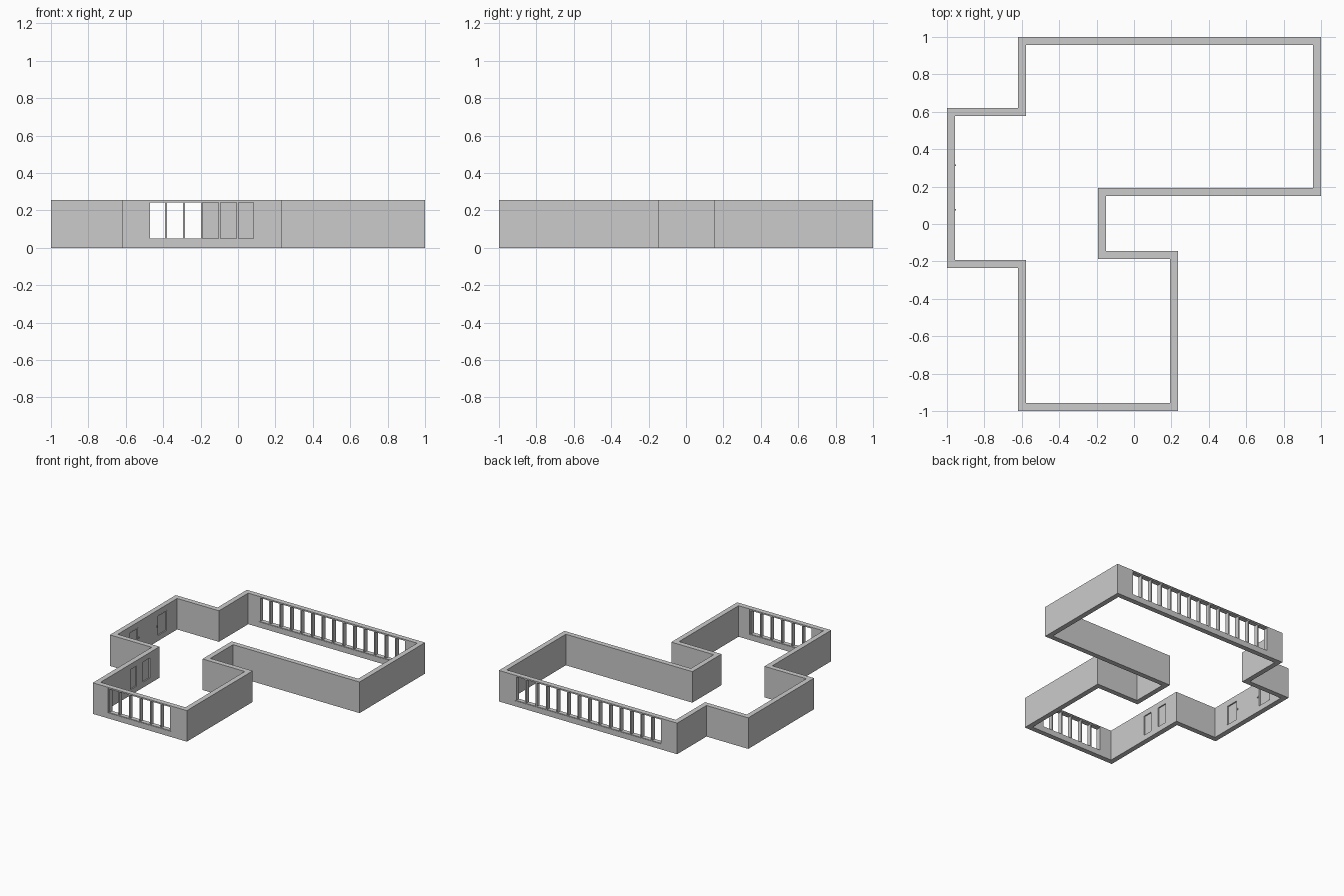
import bpy, bmesh
from mathutils import Vector

if "Cube" in bpy.data.objects:
    bpy.data.objects.remove(bpy.data.objects["Cube"])

H, T = 0.255, 0.042
SILL, HEAD = 0.045, 0.25
PITCH, BAR = 0.0953, 0.010

# Outer outline of the floor plan, clockwise
plan = [(-0.62, 1), (1, 1), (1, 0.15), (-0.15, 0.15), (-0.15, -0.145),
        (0.235, -0.145), (0.235, -1), (-0.62, -1), (-0.62, -0.235),
        (-1, -0.235), (-1, 0.62), (-0.62, 0.62)]


def inset(points, d):
    """Offset a clockwise right-angled outline inwards."""
    result = []
    for i, p in enumerate(points):
        p = Vector(p)
        a = (p - Vector(points[i - 1])).normalized()
        b = (Vector(points[(i + 1) % len(points)]) - p).normalized()
        result.append(p + d * (Vector((a.y, -a.x)) + Vector((b.y, -b.x))))
    return result


def add_box(bm, lo, hi):
    lo, hi = Vector(lo), Vector(hi)
    vs = bmesh.ops.create_cube(bm, size=1)["verts"]
    for v in vs:
        v.co = (lo + hi) / 2 + v.co * (hi - lo)


def make_object(name, bm):
    bmesh.ops.recalc_face_normals(bm, faces=bm.faces)
    mesh = bpy.data.meshes.new(name)
    bm.to_mesh(mesh)
    bm.free()
    obj = bpy.data.objects.new(name, mesh)
    bpy.context.collection.objects.link(obj)
    return obj


# Continuous wall ring
bm = bmesh.new()
rings = []
for pts in (plan, inset(plan, T)):
    for z in (0, H):
        rings.append([bm.verts.new((p[0], p[1], z)) for p in pts])
out_lo, out_hi, in_lo, in_hi = rings
for a, b in ((out_lo, out_hi), (out_hi, in_hi), (in_hi, in_lo), (in_lo, out_lo)):
    for i in range(len(plan)):
        j = (i + 1) % len(plan)
        bm.faces.new((a[i], a[j], b[j], b[i]))
walls = make_object("walls", bm)

# (name, start x, pane count, wall centre y)
windows = [("front_window", -0.48, 6, -1 + T / 2),
           ("back_window", -0.48, 14, 1 - T / 2)]
# (name, inner wall face x, y range, has frame and handle, handle y)
doors = [("door_north", -1 + T, 0.32, 0.445, 0.313),
         ("door_south", -1 + T, -0.05, 0.068, 0.075)]
niches = [(-0.62 + T, -0.57, -0.49), (-0.62 + T, -0.405, -0.32)]

# Cutter for window openings and shallow door recesses
bm = bmesh.new()
for _, x, n, y in windows:
    add_box(bm, (x, y - T, SILL), (x + n * PITCH, y + T, HEAD))
for x, y0, y1 in [d[1:4] for d in doors] + niches:
    add_box(bm, (x - 0.01, y0, SILL), (x + 0.02, y1, 0.21))
cutter = make_object("opening_cutter", bm)
mod = walls.modifiers.new("openings", "BOOLEAN")
mod.object = cutter
mod.operation = "DIFFERENCE"
mod.solver = "EXACT"
bpy.context.view_layer.objects.active = walls
bpy.ops.object.modifier_apply(modifier=mod.name)
bpy.data.objects.remove(cutter)

# Window frames with evenly spaced mullions
for name, x, n, y in windows:
    bm = bmesh.new()
    d = 0.018
    end = x + n * PITCH
    for i in range(n + 1):
        left = min(max(x + i * PITCH - BAR / 2, x), end - BAR)
        add_box(bm, (left, y - d, SILL), (left + BAR, y + d, HEAD))
    add_box(bm, (x, y - d, HEAD - 0.008), (end, y + d, HEAD))
    add_box(bm, (x, y - d, SILL), (end, y + d, SILL + 0.004))
    make_object(name + "_frame", bm)

# Door frames and handles
for name, x, y0, y1, knob in doors:
    bm = bmesh.new()
    w = 0.006
    add_box(bm, (x - 0.01, y0, SILL), (x + 0.001, y0 + w, 0.21))
    add_box(bm, (x - 0.01, y1 - w, SILL), (x + 0.001, y1, 0.21))
    add_box(bm, (x - 0.01, y0, 0.21 - w), (x + 0.001, y1, 0.21))
    make_object(name + "_frame", bm)
    bm = bmesh.new()
    add_box(bm, (x - 0.008, knob - 0.004, 0.12), (x + 0.006, knob + 0.004, 0.132))
    make_object(name + "_handle", bm)
